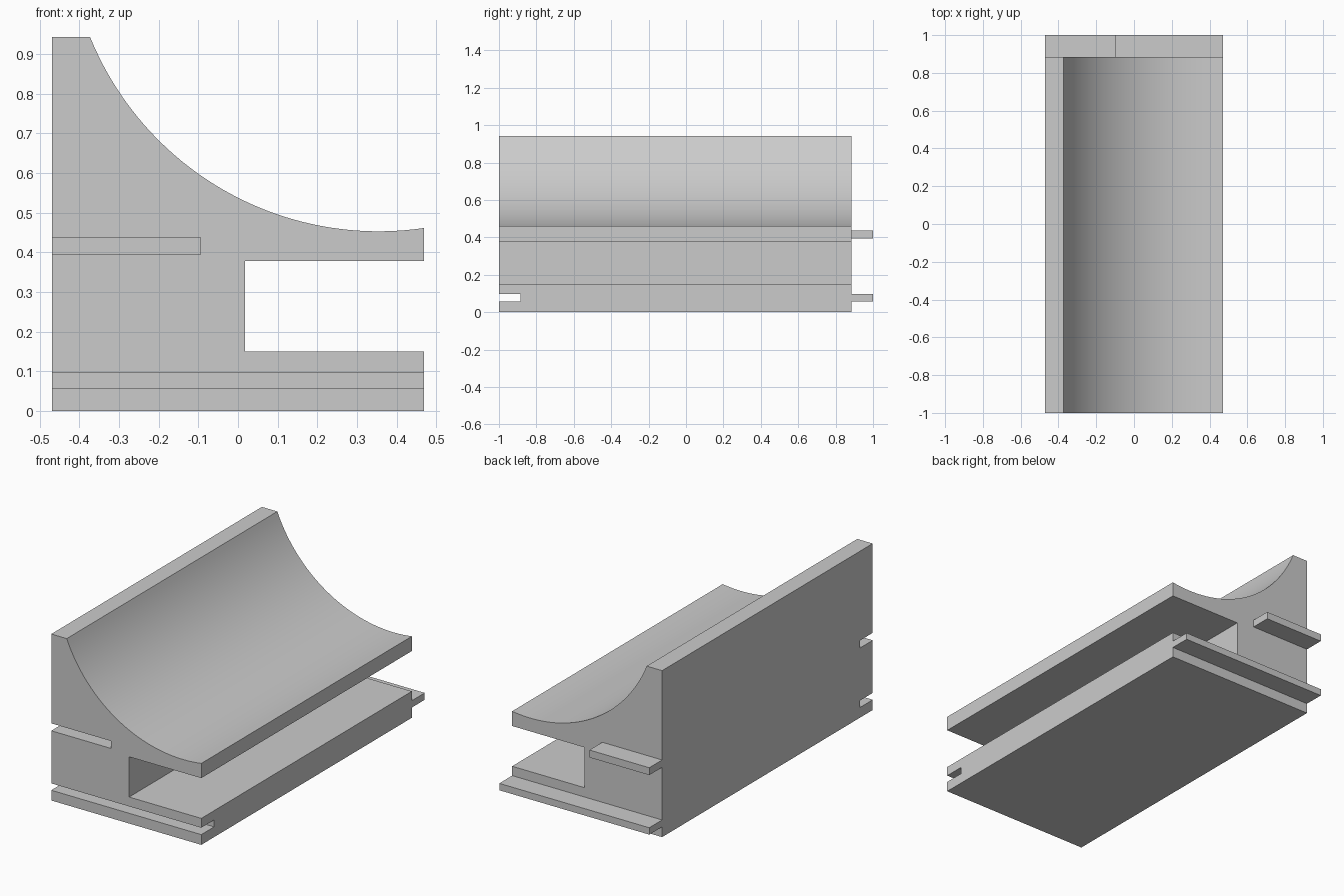
import bpy, bmesh, math

if "Cube" in bpy.data.objects:
    bpy.data.objects.remove(bpy.data.objects["Cube"], do_unlink=True)

HALF = 0.47            # half width
FRONT, BACK = -1.0, 0.885
DEPTH = 0.115          # joint length

grey = bpy.data.materials.new("plain grey")
grey.use_nodes = True
grey.diffuse_color = (0.6, 0.6, 0.6, 1)
grey.node_tree.nodes["Principled BSDF"].inputs["Base Color"].default_value = (0.6, 0.6, 0.6, 1)


def extrude_profile(name, points, y0, y1):
    """Extrude a closed x-z outline from y0 to y1."""
    bm = bmesh.new()
    face = bm.faces.new([bm.verts.new((x, y0, z)) for x, z in points])
    result = bmesh.ops.extrude_face_region(bm, geom=[face])
    verts = [v for v in result["geom"] if isinstance(v, bmesh.types.BMVert)]
    bmesh.ops.translate(bm, vec=(0, y1 - y0, 0), verts=verts)
    bmesh.ops.recalc_face_normals(bm, faces=bm.faces)
    mesh = bpy.data.meshes.new(name)
    bm.to_mesh(mesh)
    bm.free()
    mesh.materials.append(grey)
    obj = bpy.data.objects.new(name, mesh)
    bpy.context.collection.objects.link(obj)
    return obj


def box(name, x0, x1, y0, y1, z0, z1):
    return extrude_profile(name, [(x0, z0), (x1, z0), (x1, z1), (x0, z1)], y0, y1)


# Main body: side slot on the right, concave arc on top
cx, cz, radius, steps = 0.355, 1.239, 0.786, 40
start = math.atan2(0.943 - cz, -0.373 - cx)
end = -math.acos((HALF - cx) / radius)
start -= 2 * math.pi if start > 0 else 0
arc = []
for i in range(steps + 1):
    a = end + (start - end) * i / steps
    arc.append((cx + radius * math.cos(a), cz + radius * math.sin(a)))
outline = [(-HALF, 0), (HALF, 0), (HALF, 0.15), (0.018, 0.15),
           (0.018, 0.378), (HALF, 0.378)] + arc + [(-HALF, 0.943)]
body = extrude_profile("body", outline, FRONT, BACK)

# Matching joints: groove at the front, tongue at the back
over = 0.05
joints = {"upper": (-HALF, -0.095, 0.395, 0.437),
          "lower": (-HALF, HALF, 0.058, 0.097)}
bpy.context.view_layer.objects.active = body
for label, (x0, x1, z0, z1) in joints.items():
    box(label + "_tongue", x0, x1, BACK, BACK + DEPTH, z0, z1)
    right = x1 + over if x1 == HALF else x1
    cutter = box(label + "_groove_cutter", x0 - over, right, FRONT - over, FRONT + DEPTH, z0, z1)
    cutter.hide_render = True
    cut = body.modifiers.new(label + "_groove", "BOOLEAN")
    cut.operation = "DIFFERENCE"
    cut.solver = "EXACT"
    cut.object = cutter
    bpy.ops.object.modifier_apply(modifier=cut.name)
    bpy.data.objects.remove(cutter, do_unlink=True)

# Smooth the arc, keep corners sharp
bpy.ops.object.select_all(action="DESELECT")
body.select_set(True)
bpy.ops.object.shade_smooth_by_angle(angle=math.radians(20))
